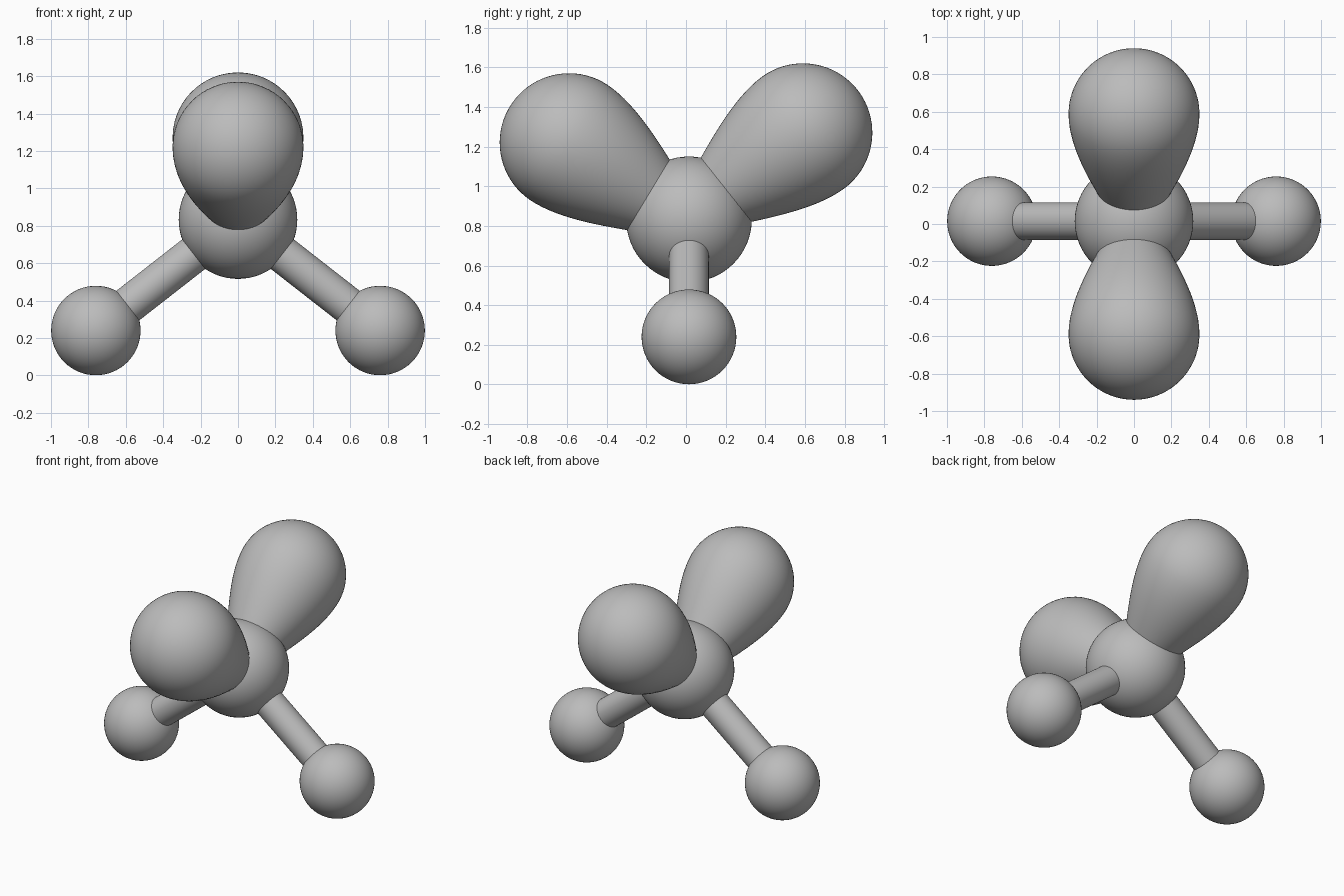
import bpy, bmesh
from mathutils import Vector
from mathutils.geometry import interpolate_bezier

cube = bpy.data.objects.get("Cube")
if cube:
    bpy.data.objects.remove(cube)

grey = bpy.data.materials.new("neutral_grey")
grey.use_nodes = True
colour = (0.5, 0.5, 0.5, 1)
grey.diffuse_color = colour
grey.node_tree.nodes["Principled BSDF"].inputs["Base Color"].default_value = colour

CORE = Vector((0, 0.015, 0.833))


def finish(obj, name):
    obj.name = name
    obj.data.materials.append(grey)
    for poly in obj.data.polygons:
        poly.use_smooth = True


def ball(name, centre, radius):
    bpy.ops.mesh.primitive_uv_sphere_add(segments=64, ring_count=32, radius=radius, location=centre)
    finish(bpy.context.object, name)


def rod(name, start, end, radius):
    axis = end - start
    bpy.ops.mesh.primitive_cylinder_add(vertices=48, radius=radius, depth=axis.length,
                                        end_fill_type='NOTHING', location=(start + end) / 2)
    obj = bpy.context.object
    obj.rotation_mode = 'QUATERNION'
    obj.rotation_quaternion = axis.to_track_quat('Z', 'Y')
    finish(obj, name)


def lobe(name, centre, direction):
    # teardrop profile: tapered neck, then a round end, spun about its axis
    neck = [(0.11, -0.70), (0.19, -0.50), (0.35, -0.22), (0.35, 0)]
    cap = [(0.35, 0), (0.35, 0.193), (0.193, 0.35), (0, 0.35)]
    profile = []
    for curve in (neck, cap):
        profile += interpolate_bezier(*[Vector((r, 0, s)) for r, s in curve], 20)
    bm = bmesh.new()
    verts = [bm.verts.new(p) for p in profile]
    edges = [bm.edges.new(pair) for pair in zip(verts, verts[1:])]
    bmesh.ops.spin(bm, geom=verts + edges, cent=(0, 0, 0), axis=(0, 0, 1),
                   angle=6.283185, steps=64)
    bmesh.ops.remove_doubles(bm, verts=bm.verts, dist=0.0005)
    bmesh.ops.recalc_face_normals(bm, faces=bm.faces)
    mesh = bpy.data.meshes.new(name)
    bm.to_mesh(mesh)
    bm.free()
    obj = bpy.data.objects.new(name, mesh)
    bpy.context.collection.objects.link(obj)
    obj.location = centre
    obj.rotation_mode = 'QUATERNION'
    obj.rotation_quaternion = Vector(direction).to_track_quat('Z', 'Y')
    finish(obj, name)


# Central ball
ball("central_ball", CORE, 0.317)

# Side balls and connecting rods
for side, x in (("left", 0.76), ("right", -0.76)):
    centre = Vector((x, 0.015, 0.24))
    ball(side + "_ball", centre, 0.239)
    rod(side + "_rod", CORE, centre, 0.1)

# Upper teardrop lobes
lobe("front_lobe", (0, -0.59, 1.22), (0, -0.399, 0.268))
lobe("back_lobe", (0, 0.59, 1.27), (0, 0.387, 0.283))
